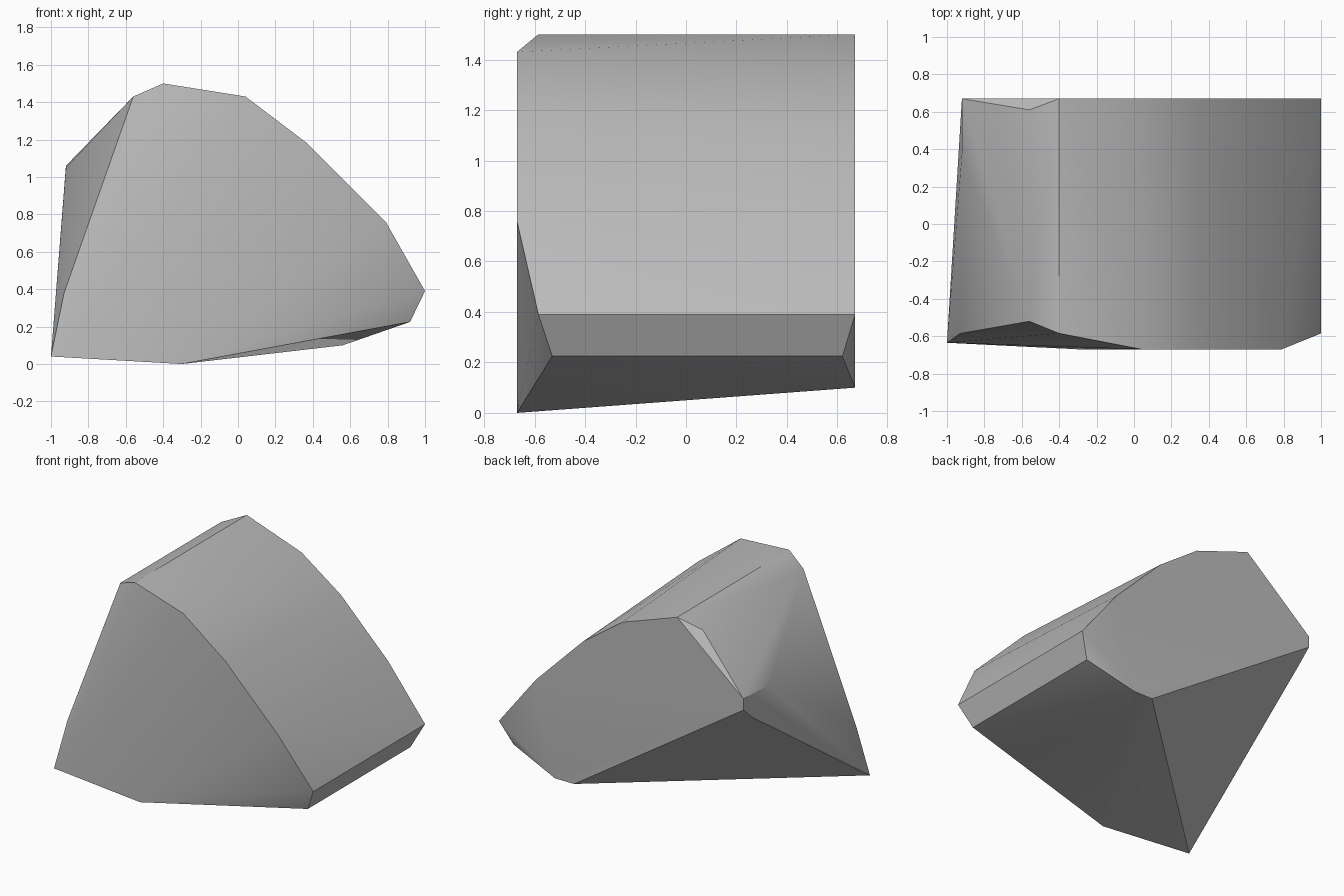
import bpy, bmesh, math

cube = bpy.data.objects.get("Cube")
if cube:
    bpy.data.objects.remove(cube, do_unlink=True)

# Stone colour
stone = bpy.data.materials.new("grey_stone")
stone.use_nodes = True
grey = (0.5, 0.5, 0.5, 1)
stone.diffuse_color = grey
stone.node_tree.nodes["Principled BSDF"].inputs["Base Color"].default_value = grey

HALF = 0.67  # half the depth of the block

# Flat front and back outlines (x, z)
front = [(0.04, 1.43), (0.37, 1.18), (0.79, 0.76), (-0.3, 0)]
back = [(-0.4, 1.5), (0.03, 1.35), (0.34, 1.13), (0.71, 0.76), (1, 0.39),
        (0.56, 0.1), (0.41, 0.1), (-0.92, 0.98), (-0.92, 1.06)]
# Chipped corners between the two faces
chips = [(-0.4, -0.585, 1.5), (-0.56, -0.52, 1.43), (-0.56, 0.61, 1.43),
         (1, -0.585, 0.39), (0.92, -0.53, 0.225), (0.92, 0.62, 0.225),
         (-1, -0.635, 0.04), (-0.93, -0.585, 0.38),
         (-0.92, 0.38, 1.05), (-0.92, 0.57, 0.89)]

# Wrap the corners in a closed, convex boulder
bm = bmesh.new()
corners = [(x, -HALF, z) for x, z in front] + [(x, HALF, z) for x, z in back] + chips
for co in corners:
    bm.verts.new(co)
bmesh.ops.convex_hull(bm, input=bm.verts)
bmesh.ops.delete(bm, geom=[v for v in bm.verts if not v.link_faces], context='VERTS')
bmesh.ops.dissolve_limit(bm, angle_limit=math.radians(1), verts=bm.verts, edges=bm.edges)
bmesh.ops.recalc_face_normals(bm, faces=bm.faces)

mesh = bpy.data.meshes.new("boulder")
bm.to_mesh(mesh)
bm.free()
mesh.materials.append(stone)
boulder = bpy.data.objects.new("boulder", mesh)
bpy.context.collection.objects.link(boulder)

# Soft shading across shallow facets, crisp at the hard edges
bpy.context.view_layer.objects.active = boulder
boulder.select_set(True)
bpy.ops.object.shade_smooth_by_angle(angle=math.radians(30))
